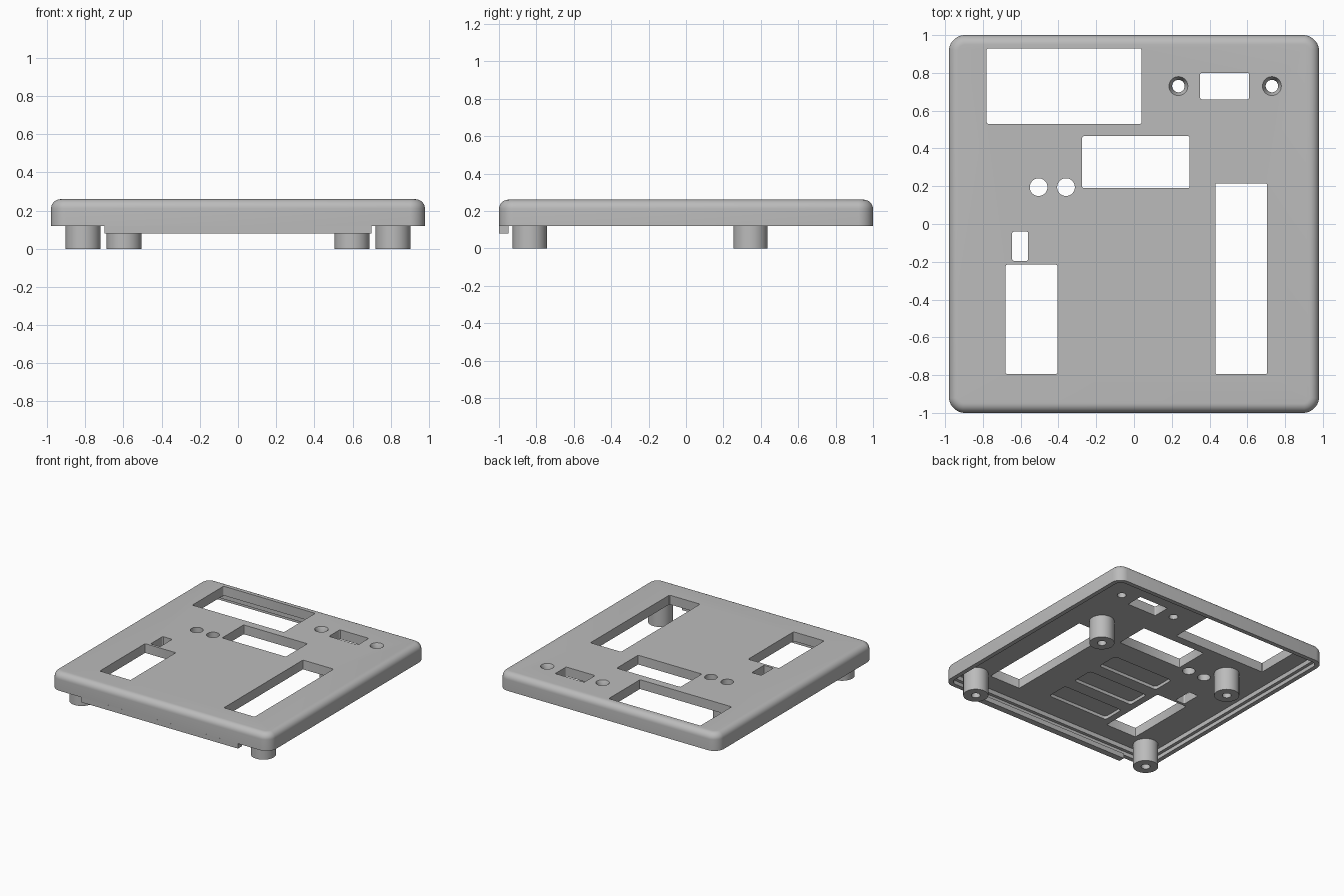
import bpy, bmesh, math

cube = bpy.data.objects.get("Cube")
if cube:
    bpy.data.objects.remove(cube, do_unlink=True)

grey = bpy.data.materials.new("mid grey plastic")
grey.use_nodes = True
grey.diffuse_color = (0.5, 0.5, 0.5, 1)
grey.node_tree.nodes["Principled BSDF"].inputs["Base Color"].default_value = (0.5, 0.5, 0.5, 1)


def loft(name, cx, cy, rings, steps=8):
    """Stack rounded rectangles given as (half x, half y, corner radius, z)."""
    bm = bmesh.new()
    loops = []
    for hx, hy, r, z in rings:
        loop = []
        for q, (sx, sy) in enumerate([(1, 1), (-1, 1), (-1, -1), (1, -1)]):
            for i in range(steps):
                a = math.pi / 2 * (q + (i + 0.5) / steps)
                loop.append(bm.verts.new((cx + sx * (hx - r) + r * math.cos(a),
                                          cy + sy * (hy - r) + r * math.sin(a), z)))
        loops.append(loop)
    for low, high in zip(loops, loops[1:]):
        n = len(low)
        for i in range(n):
            j = (i + 1) % n
            bm.faces.new((low[i], low[j], high[j], high[i]))
    bm.faces.new(loops[0][::-1])
    bm.faces.new(loops[-1])
    mesh = bpy.data.meshes.new(name)
    bm.to_mesh(mesh)
    bm.free()
    mesh.materials.append(grey)
    obj = bpy.data.objects.new(name, mesh)
    bpy.context.collection.objects.link(obj)
    return obj


def activate(obj):
    bpy.ops.object.select_all(action='DESELECT')
    obj.select_set(True)
    bpy.context.view_layer.objects.active = obj


def cut(obj, cutter):
    cutter.hide_render = True
    activate(obj)
    mod = obj.modifiers.new("cut", 'BOOLEAN')
    mod.operation = 'DIFFERENCE'
    mod.solver = 'EXACT'
    mod.object = cutter
    bpy.ops.object.modifier_apply(modifier=mod.name)
    bpy.data.objects.remove(cutter, do_unlink=True)


def cylinder(name, x, y, levels):
    return loft(name, x, y, [(r, r, r, z) for r, z in levels])


def smooth(obj):
    activate(obj)
    bpy.ops.object.shade_smooth_by_angle(angle=math.radians(30))


# Cover plate with a filleted top edge
fillet = 0.05
rings = [(0.98, 1.0, 0.085, 0.12)]
for i in range(9):
    a = math.pi / 2 * i / 8
    inset = fillet * (1 - math.cos(a))
    rings.append((0.98 - inset, 1 - inset, 0.085 - inset, 0.26 - fillet + fillet * math.sin(a)))
cover = loft("cover_plate", 0, 0, rings)

# Hollow underside with a stepped rim
cut(cover, loft("cavity", 0, 0, [(0.945, 0.965, 0.05, 0.1), (0.945, 0.965, 0.05, 0.15),
                                 (0.92, 0.94, 0.03, 0.15), (0.92, 0.94, 0.03, 0.185)]))

# Rectangular openings: x range, y range
windows = [(-0.78, 0.04, 0.53, 0.93), (0.35, 0.61, 0.66, 0.8), (-0.275, 0.295, 0.19, 0.465),
           (0.43, 0.705, -0.795, 0.215), (-0.68, -0.405, -0.795, -0.215),
           (-0.645, -0.56, -0.195, -0.04)]
for x0, x1, y0, y1 in windows:
    size = ((x1 - x0) / 2, (y1 - y0) / 2, 0.01)
    cut(cover, loft("window", (x0 + x1) / 2, (y0 + y1) / 2, [(*size, 0.1), (*size, 0.3)], 3))

# Plain round holes and countersunk screw holes
for x in (-0.505, -0.36):
    cut(cover, cylinder("round_hole", x, 0.195, [(0.047, 0.1), (0.047, 0.3)]))
for x in (0.235, 0.73):
    cut(cover, cylinder("screw_hole", x, 0.73, [(0.033, 0.1), (0.033, 0.225),
                                                (0.05, 0.26), (0.05, 0.3)]))

# Shallow pockets in the underside
for y in (-0.08, -0.365, -0.65):
    cut(cover, loft("pocket", -0.08, y, [(0.27, 0.09, 0.025, 0.17), (0.27, 0.09, 0.025, 0.21)]))
smooth(cover)

# Tab hanging from the front wall
loft("front_tab", 0, -0.975, [(0.7, 0.025, 0.001, 0.08), (0.7, 0.025, 0.001, 0.12)], 1)

# Standoff posts with blind screw bores
for label, px, py in (("front", 0.812, -0.835), ("back", 0.597, 0.345)):
    for side, s in (("left", 1), ("right", -1)):
        post = cylinder(f"{label}_{side}_post", s * px, py, [(0.092, 0), (0.092, 0.19)])
        cut(post, cylinder("bore", s * px, py, [(0.033, -0.05), (0.033, 0.15)]))
        smooth(post)
